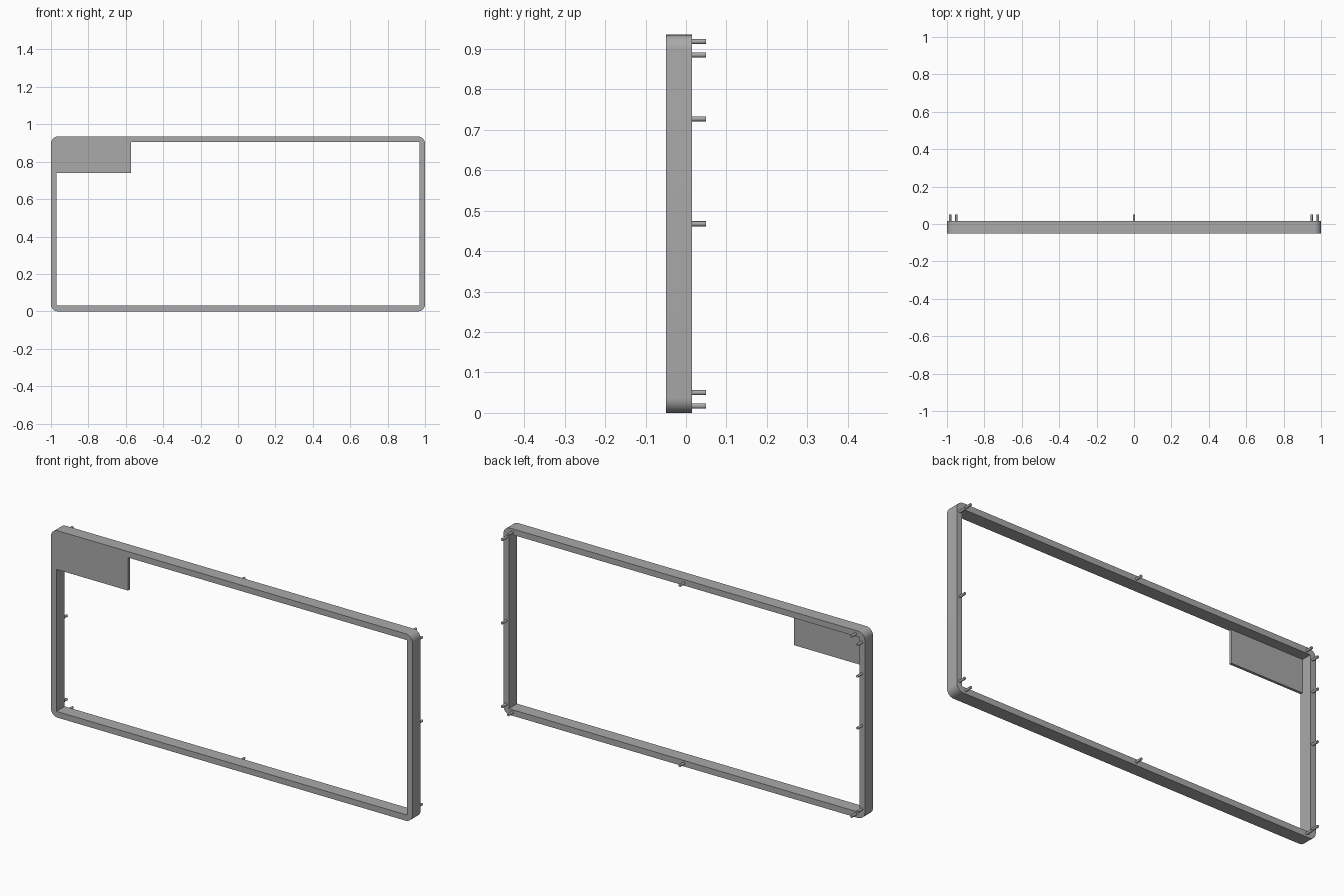
import bpy, bmesh, math
from mathutils import Matrix

cube = bpy.data.objects.get("Cube")
if cube:
    bpy.data.objects.remove(cube)

HEIGHT, BAR, RADIUS = 0.935, 0.03, 0.037
FRONT, BACK, PEG_END = -0.05, 0.015, 0.05
PANEL_X, PANEL_Z, PANEL_BACK = -0.573, 0.74, -0.037

grey = bpy.data.materials.new("grey")
grey.use_nodes = True
grey.diffuse_color = (0.4, 0.4, 0.4, 1)
grey.node_tree.nodes["Principled BSDF"].inputs["Base Color"].default_value = (0.4, 0.4, 0.4, 1)


def finish(name, bm):
    mesh = bpy.data.meshes.new(name)
    bmesh.ops.recalc_face_normals(bm, faces=bm.faces[:])
    bm.to_mesh(mesh)
    bm.free()
    mesh.materials.append(grey)
    obj = bpy.data.objects.new(name, mesh)
    bpy.context.collection.objects.link(obj)
    return obj


def prism(name, outline, y0, y1, radius=0):
    """Extrude an x-z outline along y, optionally rounding its corners."""
    bm = bmesh.new()
    face = bm.faces.new([bm.verts.new((x, y0, z)) for x, z in outline])
    if radius:
        bmesh.ops.bevel(bm, geom=bm.verts[:], offset=radius, segments=8,
                        profile=0.5, affect='VERTICES')
    out = bmesh.ops.extrude_face_region(bm, geom=bm.faces[:], use_keep_orig=True)
    top = [v for v in out["geom"] if isinstance(v, bmesh.types.BMVert)]
    bmesh.ops.translate(bm, verts=top, vec=(0, y1 - y0, 0))
    return finish(name, bm)


def smooth(obj):
    bpy.ops.object.select_all(action='DESELECT')
    obj.select_set(True)
    bpy.context.view_layer.objects.active = obj
    bpy.ops.object.shade_smooth_by_angle(angle=math.radians(35))


# Rounded frame with a corner panel left at the front
left, right, low, high = -1 + BAR, 1 - BAR, BAR, HEIGHT - BAR
frame = prism("frame", [(-1, 0), (1, 0), (1, HEIGHT), (-1, HEIGHT)], FRONT, BACK, RADIUS)
opening = prism("opening_cutter", [(left, low), (right, low), (right, high), (PANEL_X, high),
                                   (PANEL_X, PANEL_Z), (left, PANEL_Z)], -0.1, 0.1)
pocket = prism("pocket_cutter", [(left, low), (right, low), (right, high), (left, high)],
               PANEL_BACK, 0.1)
for cutter in (opening, pocket):
    cut = frame.modifiers.new("cut", 'BOOLEAN')
    cut.operation, cut.solver, cut.object = 'DIFFERENCE', 'EXACT', cutter
    bpy.context.view_layer.objects.active = frame
    bpy.ops.object.modifier_apply(modifier=cut.name)
for cutter in (opening, pocket):
    bpy.data.objects.remove(cutter)
smooth(frame)

# Mounting pegs on the back: edge middles, corner pairs, one behind the panel
edge, inner, middle = 0.017, 0.05, HEIGHT / 2
spots = [(0, edge), (0, HEIGHT - edge), (edge - 1, 0.727)]
for side in (-1, 1):
    spots.append((side * (1 - edge), middle))
    for end in (-1, 1):
        spots.append((side * (1 - edge), middle + end * (middle - inner)))
        spots.append((side * (1 - inner), middle + end * (middle - edge)))

bm = bmesh.new()
turn = Matrix.Rotation(math.pi / 2, 4, 'X')
for x, z in spots:
    place = Matrix.Translation((x, (BACK + PEG_END) / 2, z)) @ turn
    bmesh.ops.create_cone(bm, cap_ends=True, segments=20, radius1=0.0063, radius2=0.0063,
                          depth=PEG_END - BACK, matrix=place)
smooth(finish("mounting_pegs", bm))
